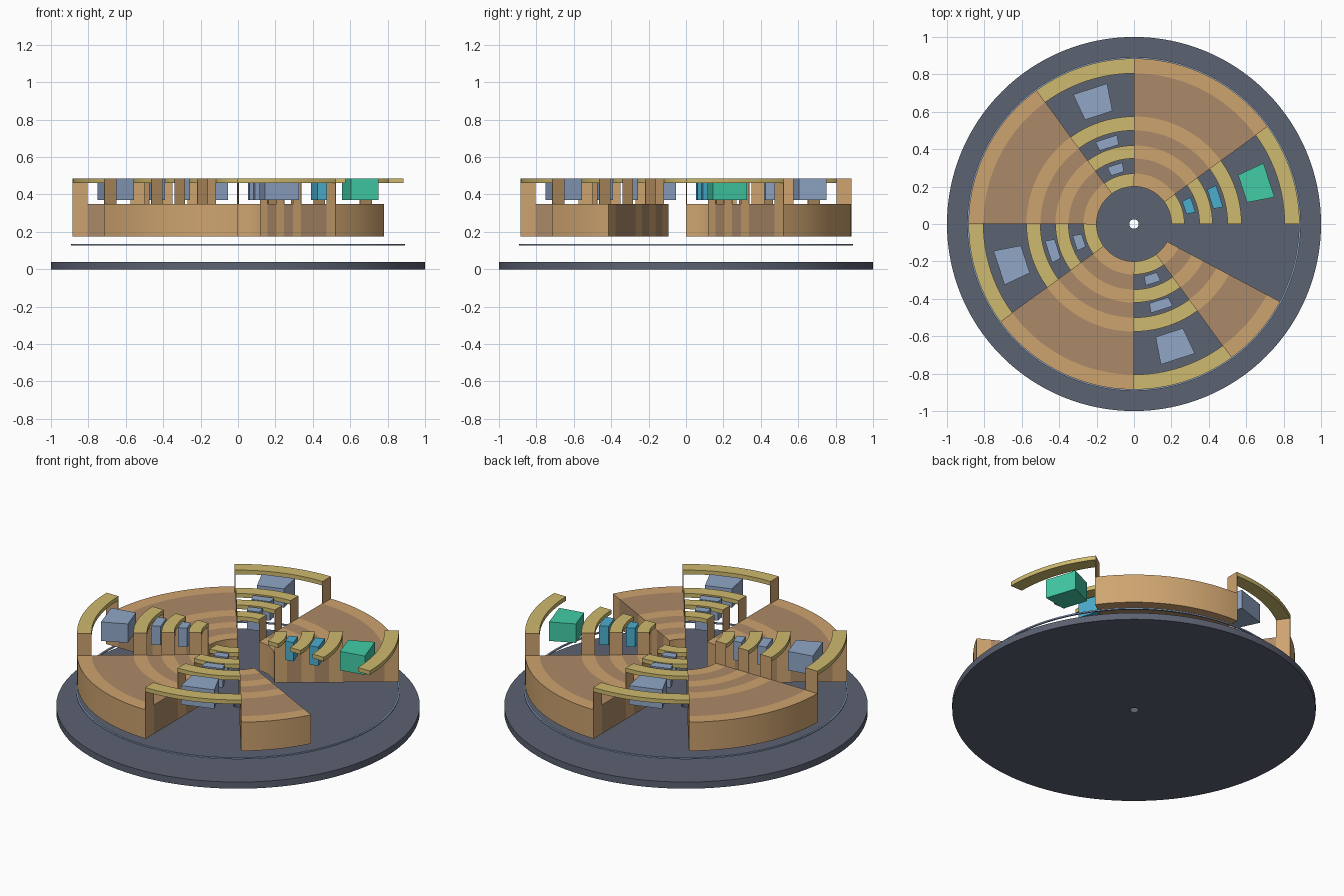
import bpy, bmesh, math

cube = bpy.data.objects.get("Cube")
if cube:
    bpy.data.objects.remove(cube, do_unlink=True)


def material(name, rgb):
    """Flat material from 0-255 display values, stored as linear."""
    lin = [((c / 255 + 0.055) / 1.055) ** 2.4 for c in rgb] + [1.0]
    m = bpy.data.materials.new(name)
    m.use_nodes = True
    m.diffuse_color = lin
    m.node_tree.nodes["Principled BSDF"].inputs["Base Color"].default_value = lin
    return m


SLATE = material("slate", (92, 98, 114))
TAN = material("light tan", (206, 164, 112))
BROWN = material("dull brown", (172, 138, 104))
YELLOW = material("straw yellow", (206, 186, 110))
BLUE = material("steel blue", (144, 166, 198))
GREEN = material("sea green", (66, 204, 166))
CYAN = material("cyan", (76, 174, 206))


def arc_block(name, radii, angles, heights, mat, steps=None):
    """Rectangular section swept about z between two angles (degrees)."""
    a0, a1 = angles
    closed = a1 - a0 >= 360
    steps = steps or max(1, round((a1 - a0) / 2.25))
    (r0, r1), (z0, z1) = radii, heights
    section = [(r0, z0), (r1, z0), (r1, z1), (r0, z1)]
    bm = bmesh.new()
    loops = []
    for i in range(steps if closed else steps + 1):
        a = math.radians(a0 + (a1 - a0) * i / steps)
        loops.append([bm.verts.new((r * math.cos(a), r * math.sin(a), z)) for r, z in section])
    for i in range(steps):
        p, q = loops[i], loops[(i + 1) % len(loops)]
        for j in range(4):
            k = (j + 1) % 4
            bm.faces.new((p[j], p[k], q[k], q[j]))
    if not closed:
        bm.faces.new(loops[0])
        bm.faces.new(loops[-1])
    bmesh.ops.recalc_face_normals(bm, faces=bm.faces)
    mesh = bpy.data.meshes.new(name)
    bm.to_mesh(mesh)
    bm.free()
    mesh.materials.append(mat)
    obj = bpy.data.objects.new(name, mesh)
    bpy.context.collection.objects.link(obj)
    bpy.ops.object.select_all(action='DESELECT')
    obj.select_set(True)
    bpy.context.view_layer.objects.active = obj
    bpy.ops.object.shade_smooth_by_angle(angle=math.radians(30))
    return obj


# Base plate with a centre hole, and the thin hoop floating above it
arc_block("base_plate", (0.025, 1.0), (0, 360), (0, 0.04), SLATE, 128)
arc_block("thin_hoop", (0.882, 0.892), (0, 360), (0.128, 0.136), BLUE, 128)

# Concentric tracks: rails carry the bridges, channels hold the blocks
RAILS = [(0.20, 0.27), (0.35, 0.42), (0.50, 0.575), (0.805, 0.885)]
CHANNELS = [(0.27, 0.35), (0.42, 0.50), (0.575, 0.805)]
BLOCKS = [(0.285, 0.335), (0.432, 0.485), (0.615, 0.765)]
GAP = 36
BOTTOM, DECK, UNDER, TOP = 0.175, 0.35, 0.46, 0.485

for n in range(4):
    start = 90 * n
    # Raised sector; the last one is cut short
    sector = (start + GAP, 332 if n == 3 else start + 90)
    for i, radii in enumerate(RAILS):
        arc_block(f"sector_{n}_rail_{i}", radii, sector, (BOTTOM, DECK), TAN)
    for i, radii in enumerate(CHANNELS):
        arc_block(f"sector_{n}_channel_{i}", radii, sector, (BOTTOM, DECK), BROWN)

    # Bridges across the gap with thin end walls
    for i, radii in enumerate(RAILS):
        arc_block(f"bridge_{n}_{i}", radii, (start, start + GAP), (UNDER, TOP), YELLOW)
        arc_block(f"end_wall_{n}_{i}", radii, (start + GAP, start + GAP + 0.3), (DECK, TOP), TAN)
        if n:
            arc_block(f"start_wall_{n}_{i}", radii, (start - 0.3, start), (DECK, TOP), TAN)

    # Straight-sided blocks between the bridges
    for i, radii in enumerate(BLOCKS):
        mat = BLUE if n else (GREEN if i == 2 else CYAN)
        arc_block(f"block_{n}_{i}", radii, (start + 10.8, start + 25.2), (0.37, TOP), mat, 1)
